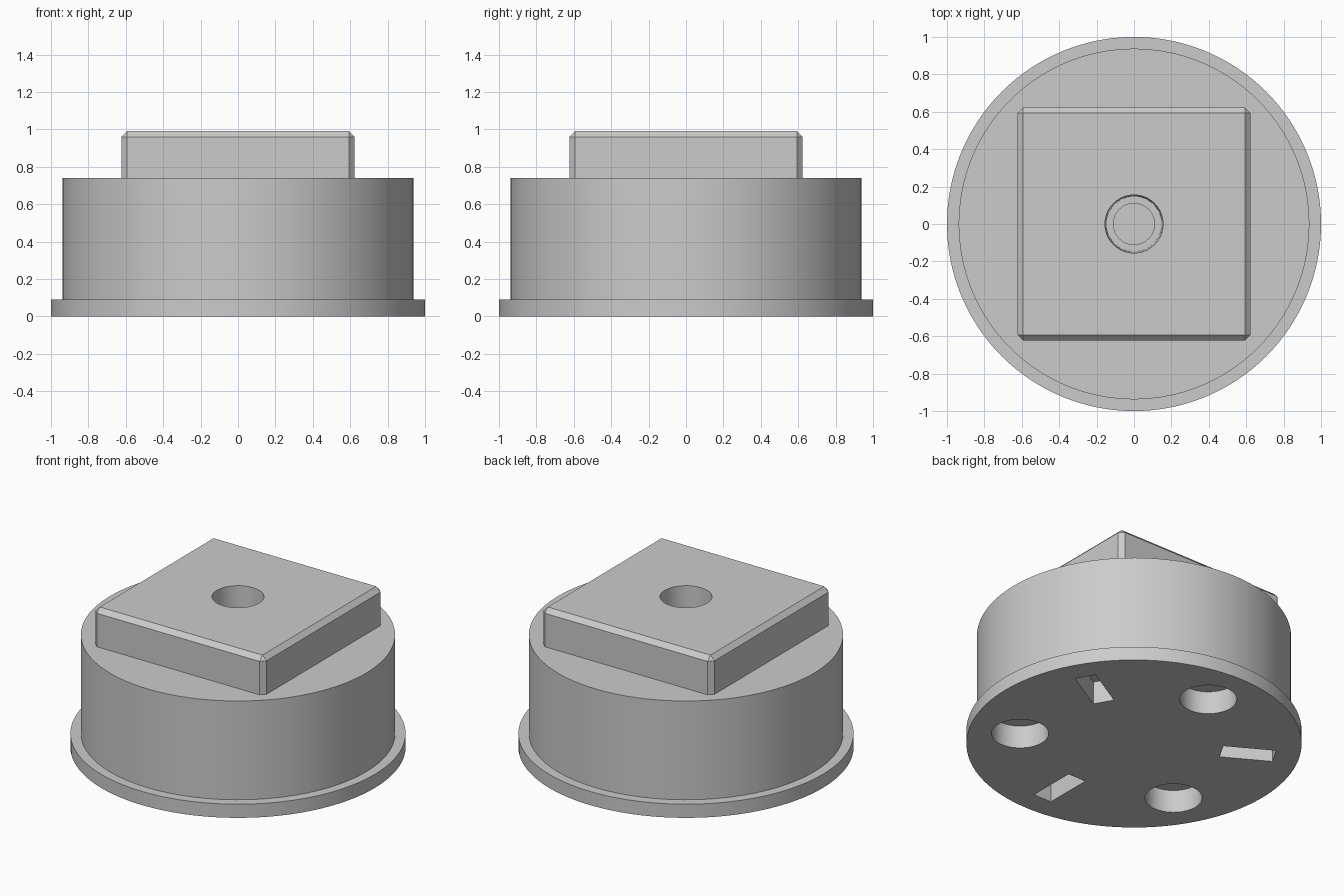
import bpy
import bmesh
from math import sin, cos, pi, radians
from mathutils import Matrix

if "Cube" in bpy.data.objects:
    bpy.data.objects.remove(bpy.data.objects["Cube"], do_unlink=True)

SEGMENTS = 128

grey = bpy.data.materials.new("plain grey")
grey.use_nodes = True
colour = (0.6, 0.6, 0.6, 1)
grey.diffuse_color = colour
grey.node_tree.nodes["Principled BSDF"].inputs["Base Color"].default_value = colour


def lathe(bm, profile, cx=0, cy=0, segments=SEGMENTS):
    """Closed round solid from (radius, height) points listed bottom to top."""
    rings = []
    for r, z in profile:
        rings.append([bm.verts.new((cx + r * cos(2 * pi * i / segments),
                                    cy + r * sin(2 * pi * i / segments), z))
                      for i in range(segments)])
    for low, high in zip(rings, rings[1:]):
        for i in range(segments):
            j = (i + 1) % segments
            bm.faces.new((low[i], low[j], high[j], high[i]))
    bm.faces.new(rings[0][::-1])
    bm.faces.new(rings[-1])


def box(bm, size, matrix):
    scale = Matrix.Diagonal((*size, 1))
    return bmesh.ops.create_cube(bm, size=1, matrix=matrix @ scale)["verts"]


def make_object(name, bm):
    bmesh.ops.recalc_face_normals(bm, faces=bm.faces)
    mesh = bpy.data.meshes.new(name)
    bm.to_mesh(mesh)
    bm.free()
    mesh.materials.append(grey)
    obj = bpy.data.objects.new(name, mesh)
    bpy.context.collection.objects.link(obj)
    return obj


def combine(target, tool, operation):
    mod = target.modifiers.new("combine", "BOOLEAN")
    mod.operation = operation
    mod.solver = "EXACT"
    mod.object = tool
    bpy.context.view_layer.objects.active = target
    bpy.ops.object.modifier_apply(modifier=mod.name)
    bpy.data.objects.remove(tool, do_unlink=True)


# Round body with a thin flange at the foot
bm = bmesh.new()
lathe(bm, [(1, 0), (1, 0.09), (0.9375, 0.09), (0.9375, 0.74)])
body = make_object("round_body", bm)

# Chamfered square block on top, sunk into the body
bm = bmesh.new()
box(bm, (1.245, 1.245, 0.49), Matrix.Translation((0, 0, 0.745)))
bmesh.ops.bevel(bm, geom=bm.edges[:], offset=0.03, segments=1, affect="EDGES")
combine(body, make_object("square_block", bm), "UNION")

# Stepped centre hole, and alternating round pockets and radial slots below
bm = bmesh.new()
lathe(bm, [(0.11, 0.36), (0.11, 0.45), (0.148, 0.45), (0.156, 1.05)], segments=64)
for k in range(3):
    a = radians(90 + 120 * k)
    lathe(bm, [(0.17, -0.05), (0.17, 0.15)], 0.69 * cos(a), 0.69 * sin(a), 64)
    turn = Matrix.Rotation(radians(30 + 120 * k), 4, "Z")
    box(bm, (0.32, 0.13, 0.2), turn @ Matrix.Translation((0.69, 0, 0.05)))
combine(body, make_object("hole_cutters", bm), "DIFFERENCE")

# Smooth the round walls and keep the edges crisp
bpy.ops.object.select_all(action="DESELECT")
body.select_set(True)
bpy.context.view_layer.objects.active = body
bpy.ops.object.shade_smooth_by_angle(angle=radians(25))
